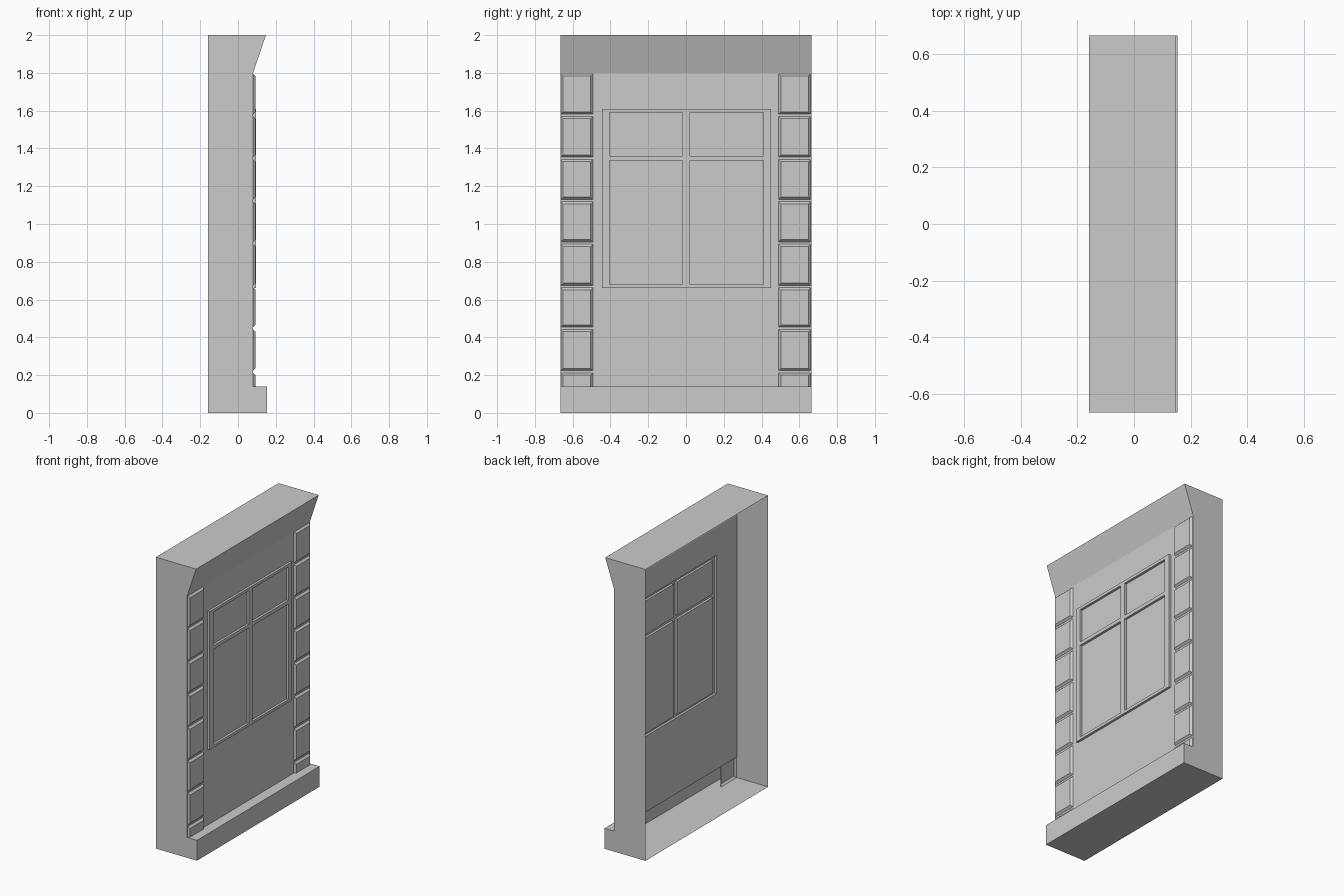
import bpy, bmesh

if "Cube" in bpy.data.objects:
    bpy.data.objects.remove(bpy.data.objects["Cube"])

HALF = 0.665          # half the panel width (y)
WALL = 0.08           # x of the wall face
PROUD = 0.096         # x of raised trim


def finish(name, bm):
    bmesh.ops.remove_doubles(bm, verts=bm.verts, dist=1e-5)
    mesh = bpy.data.meshes.new(name)
    bm.to_mesh(mesh)
    bm.free()
    obj = bpy.data.objects.new(name, mesh)
    bpy.context.collection.objects.link(obj)
    return obj


def quad(bm, pts):
    bm.faces.new([bm.verts.new(p) for p in pts])


# Open-backed shell: plinth, flared cornice, side caps (wall face left out)
profile = [(-0.158, 0), (0.154, 0), (0.154, 0.14), (WALL, 0.14),
           (WALL, 1.8), (0.148, 2.0), (-0.158, 2.0)]
bm = bmesh.new()
for i in (0, 1, 2, 4, 5):
    (xa, za), (xb, zb) = profile[i], profile[i + 1]
    quad(bm, [(xa, -HALF, za), (xb, -HALF, zb), (xb, HALF, zb), (xa, HALF, za)][::-1])
quad(bm, [(x, -HALF, z) for x, z in profile])
quad(bm, [(x, HALF, z) for x, z in reversed(profile)])
finish("wall_shell", bm)

# Wall face with the window bars pushed out of it, hollow behind
ys = [-HALF, -0.445, -0.405, -0.018, 0.022, 0.41, 0.45, HALF]
zs = [0.14, 0.66, 0.68, 1.335, 1.36, 1.59, 1.61, 1.8]
bm = bmesh.new()
bars = []
for i in range(7):
    for j in range(7):
        f = bm.faces.new([bm.verts.new((WALL, y, z)) for y, z in (
            (ys[i], zs[j]), (ys[i + 1], zs[j]), (ys[i + 1], zs[j + 1]), (ys[i], zs[j + 1]))])
        inside = 1 <= i <= 5 and 1 <= j <= 5
        if inside and (i in (1, 3, 5) or j in (1, 3, 5)):
            bars.append(f)
bmesh.ops.remove_doubles(bm, verts=bm.verts, dist=1e-5)
ext = bmesh.ops.extrude_face_region(bm, geom=bars)
bmesh.ops.delete(bm, geom=[f for f in bars if f.is_valid], context='FACES')
for v in ext["geom"]:
    if isinstance(v, bmesh.types.BMVert):
        v.co.x = PROUD
finish("wall_with_window_frame", bm)

# Chamfered corner stones up both edges
tops = [0.212, 0.442, 0.663, 0.893, 1.118, 1.342, 1.57, 1.795]
bottoms = [0.0] + [t + 0.012 for t in tops[:-1]]
for side, y0, y1 in (("left", -0.663, -0.493), ("right", 0.49, 0.66)):
    bm = bmesh.new()
    for z0, z1 in zip(bottoms, tops):
        c = 0.012
        back = [(WALL, y, z) for y, z in ((y0, z0), (y1, z0), (y1, z1), (y0, z1))]
        front = [(PROUD - 0.003, y, z) for y, z in (
            (y0 + c, z0 + c), (y1 - c, z0 + c), (y1 - c, z1 - c), (y0 + c, z1 - c))]
        quad(bm, front)
        for k in range(4):
            m = (k + 1) % 4
            quad(bm, [back[k], back[m], front[m], front[k]])
    finish("corner_stones_" + side, bm)
